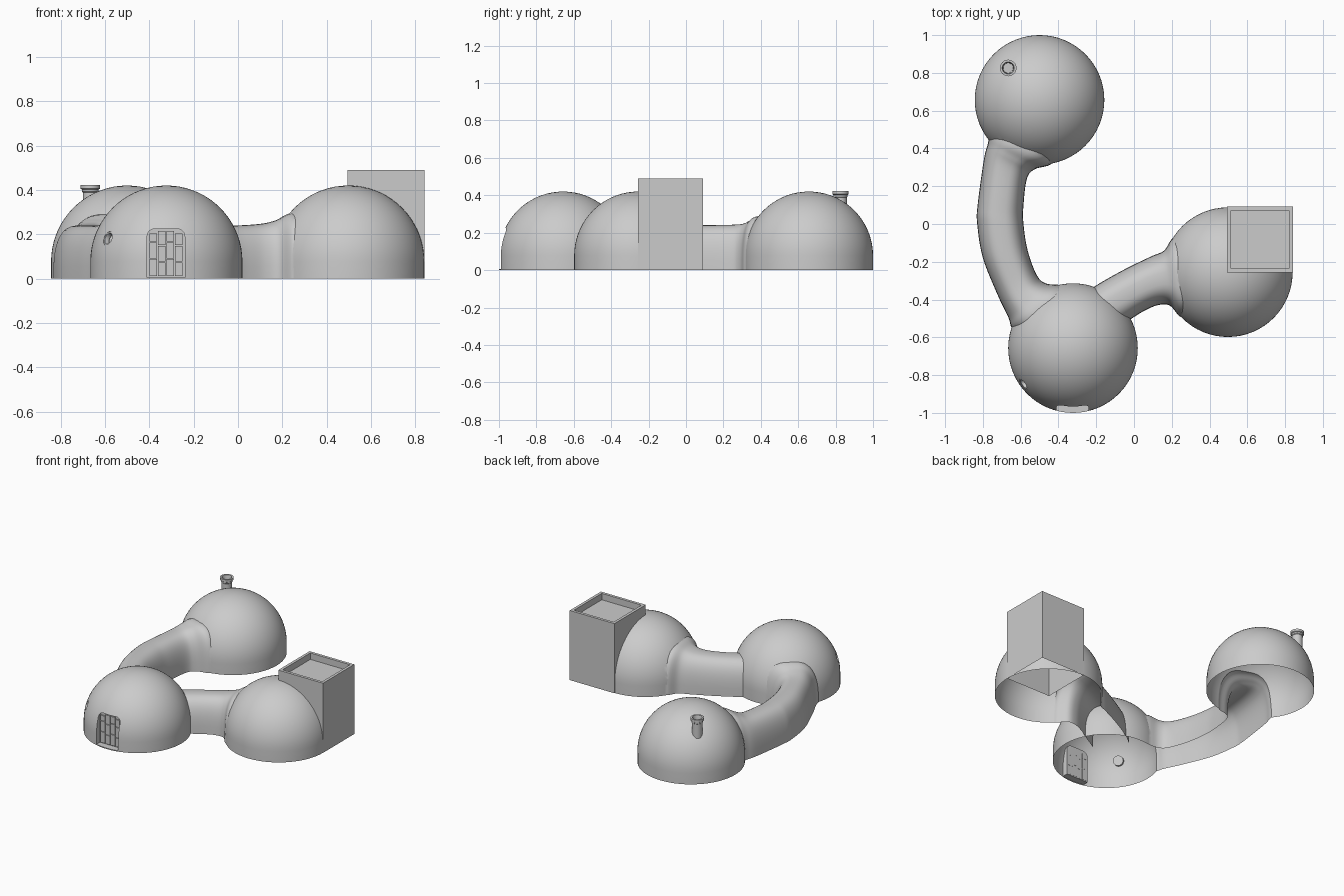
import bpy, bmesh
from math import sin, cos, pi, radians
from mathutils import Vector, Matrix

if "Cube" in bpy.data.objects:
    bpy.data.objects.remove(bpy.data.objects["Cube"])

R, BASE, LOW = 0.343, 0.077, -0.1


def finish(name, bm, angle=35):
    bmesh.ops.recalc_face_normals(bm, faces=bm.faces)
    me = bpy.data.meshes.new(name)
    bm.to_mesh(me)
    bm.free()
    ob = bpy.data.objects.new(name, me)
    bpy.context.collection.objects.link(ob)
    smooth(ob, angle)
    return ob


def activate(ob):
    bpy.ops.object.select_all(action='DESELECT')
    ob.select_set(True)
    bpy.context.view_layer.objects.active = ob


def smooth(ob, angle=35):
    activate(ob)
    bpy.ops.object.shade_smooth_by_angle(angle=radians(angle))


def lathe(name, pts, loc, segs=64, normal=(0, 0, 1)):
    bm = bmesh.new()
    vs = [bm.verts.new((r, 0, z)) for r, z in pts]
    es = [bm.edges.new(p) for p in zip(vs, vs[1:])]
    bmesh.ops.spin(bm, geom=vs + es, cent=(0, 0, 0), axis=(0, 0, 1),
                   angle=2 * pi, steps=segs)
    bmesh.ops.remove_doubles(bm, verts=bm.verts, dist=1e-5)
    rot = Vector((0, 0, 1)).rotation_difference(Vector(normal)).to_matrix().to_4x4()
    bmesh.ops.transform(bm, matrix=Matrix.Translation(loc) @ rot, verts=bm.verts)
    return finish(name, bm)


def box(name, lo, hi):
    bm = bmesh.new()
    bmesh.ops.create_cube(bm, size=1)
    for v in bm.verts:
        v.co = [l + (h - l) * (c + 0.5) for l, h, c in zip(lo, hi, v.co)]
    return finish(name, bm)


def dome(name, x, y):
    arc = [(R * cos(pi / 2 * i / 18), BASE + R * sin(pi / 2 * i / 18)) for i in range(19)]
    return lathe(name, [(0, LOW), (R, LOW)] + arc, (x, y, 0))


def tunnel(name, secs):
    """Arched tunnel swept through (left x, left y, right x, right y, height) sections."""
    bm = bmesh.new()
    s = [Vector(q) for q in secs]
    s = [2 * s[0] - s[1]] + s + [2 * s[-1] - s[-2]]
    rings = []
    for k in range(1, len(s) - 2):
        p0, p1, p2, p3 = s[k - 1:k + 3]
        for j in range(6 if k < len(s) - 3 else 7):
            t = j / 6
            q = 0.5 * (2 * p1 + (p2 - p0) * t + (2 * p0 - 5 * p1 + 4 * p2 - p3) * t * t
                       + (3 * p1 - p0 - 3 * p2 + p3) * t ** 3)
            left, right = Vector((q[0], q[1], 0)), Vector((q[2], q[3], 0))
            mid, half = (left + right) / 2, (right - left) / 2
            ring = [bm.verts.new(left + Vector((0, 0, LOW)))]
            for i in range(25):
                a = pi - pi * i / 24
                c, z = cos(a), abs(sin(a)) ** 0.72
                u = (abs(c) ** 0.72) * (1 if c > 0 else -1)
                ring.append(bm.verts.new(mid + half * u + Vector((0, 0, q[4] * z))))
            ring.append(bm.verts.new(right + Vector((0, 0, LOW))))
            rings.append(ring)
    n = len(rings[0])
    for a, b in zip(rings, rings[1:]):
        for i in range(n):
            bm.faces.new((a[i], a[(i + 1) % n], b[(i + 1) % n], b[i]))
    bm.faces.new(rings[0])
    bm.faces.new(rings[-1])
    return finish(name, bm)


def boolean(ob, other, op, keep=False):
    activate(ob)
    m = ob.modifiers.new(op, 'BOOLEAN')
    m.object, m.operation, m.solver = other, op, 'EXACT'
    bpy.ops.object.modifier_apply(modifier=m.name)
    bpy.data.objects.remove(other)


def open_bottom(ob, drop_cap=False):
    """Slice at the ground and leave an open shell."""
    bm = bmesh.new()
    bm.from_mesh(ob.data)
    bmesh.ops.bisect_plane(bm, geom=bm.verts[:] + bm.edges[:] + bm.faces[:], dist=1e-6,
                           plane_co=(0, 0, 0), plane_no=(0, 0, 1), clear_inner=True)
    if drop_cap:
        bmesh.ops.delete(bm, geom=[max(bm.faces, key=lambda f: len(f.verts))],
                         context='FACES')
    bm.to_mesh(ob.data)
    bm.free()
    smooth(ob)


# Main shell: front and back domes joined by the long curved tunnel
shell = dome("front_and_back_domes", -0.323, -0.657)
boolean(shell, tunnel("long_tunnel", [
    (-.70, .60, -.40, .45, .28), (-.76, .48, -.43, .325, .29),
    (-.775, .42, -.525, .29, .265), (-.795, .34, -.567, .24, .245),
    (-.828, .10, -.585, .10, .24), (-.83, 0, -.585, 0, .24),
    (-.80, -.18, -.563, -.14, .24), (-.72, -.38, -.515, -.27, .24),
    (-.665, -.495, -.465, -.315, .255), (-.64, -.56, -.36, -.335, .28),
    (-.55, -.62, -.30, -.45, .28)]), 'UNION')
boolean(shell, dome("back_dome", -0.5, 0.657), 'UNION')

# Door recess cut from a rounded-top outline
DX, DW, DH, DR, DY = -0.325, 0.085, 0.225, 0.035, -0.95
bm = bmesh.new()
outline = [(DX - DW, 0.006), (DX + DW, 0.006)]
for cx, a0 in ((DX + DW - DR, 0), (DX - DW + DR, pi / 2)):
    outline += [(cx + DR * cos(a0 + pi / 12 * i), DH - DR + DR * sin(a0 + pi / 12 * i))
                for i in range(7)]
f = bm.faces.new([bm.verts.new((x, DY, z)) for x, z in outline])
g = bmesh.ops.extrude_face_region(bm, geom=[f])
bmesh.ops.translate(bm, vec=(0, -0.2, 0),
                    verts=[v for v in g['geom'] if isinstance(v, bmesh.types.BMVert)])
boolean(shell, finish("door_cutter", bm), 'DIFFERENCE')

# Porthole recess, ring and cross bar knob
wn = Vector((-.265, -.193, .105)).normalized()
wp = Vector((-0.323, -0.657, BASE)) + wn * R
boolean(shell, lathe("porthole_cutter", [(0, -.025), (.033, -.025), (.033, .04), (0, .04)],
                     wp, 32, wn), 'DIFFERENCE')
open_bottom(shell)
lathe("porthole_ring", [(.033, -.025), (.033, -.004), (.026, -.004), (.022, -.018),
                        (.022, -.025)], wp, 32, wn)
lathe("porthole_glass", [(0, -.014), (.012, -.017), (.022, -.024)], wp, 32, wn)

# Door planks: four columns, staggered into short boards
cols = 4
w = 2 * (DW - 0.008) / cols
for c in range(cols):
    x = DX - DW + 0.008 + c * w
    top = DH - (0.02 if c in (0, cols - 1) else 0.008)
    cuts = [0.01, 0.075, 0.15, top] if c % 2 else [0.01, 0.09, 0.165, top]
    for i, (a, b) in enumerate(zip(cuts, cuts[1:])):
        box(f"door_plank_{c}_{i}", (x + .002, DY - .008, a + .002),
            (x + w - .002, DY + .001, b - .002))

# Right dome with its flared tunnel running into the front dome
side = dome("right_dome_and_tunnel", 0.497, -0.255)
boolean(side, tunnel("short_tunnel", [
    (-.28, -.385, -.14, -.575, .235), (-.20, -.325, -.02, -.505, .237),
    (-.05, -.24, .05, -.462, .24), (.09, -.172, .125, -.43, .248),
    (.16, -.14, .19, -.432, .265), (.215, -.07, .255, -.495, .295),
    (.32, -.10, .34, -.45, .30)]), 'UNION')
open_bottom(side, drop_cap=True)

# Square tower: open underneath, sunken roof inside a rim
bm = bmesh.new()
bmesh.ops.create_cube(bm, size=1)
for v in bm.verts:
    v.co = (.667 + .174 * 2 * v.co.x, -.082 + .174 * 2 * v.co.y, .245 + .49 * v.co.z)
bm.faces.ensure_lookup_table()
bm.normal_update()
top = max(bm.faces, key=lambda q: q.normal.z)
low = min(bm.faces, key=lambda q: q.normal.z)
bmesh.ops.delete(bm, geom=[low], context='FACES_ONLY')
bmesh.ops.inset_region(bm, faces=[top], thickness=0.028)
top = max((q for q in bm.faces if q.normal.z > .9),
          key=lambda q: -(q.calc_center_median() - Vector((.667, -.082, .49))).length)
g = bmesh.ops.extrude_face_region(bm, geom=[top])
bmesh.ops.translate(bm, vec=(0, 0, -0.045),
                    verts=[v for v in g['geom'] if isinstance(v, bmesh.types.BMVert)])
if top.is_valid:
    bmesh.ops.delete(bm, geom=[top], context='FACES_ONLY')
finish("square_tower", bm)

# Chimney with a flanged, hollow cap
lathe("chimney", [(.034, .27), (.034, .388), (.038, .392), (.038, .402), (.044, .406),
                  (.044, .422), (.032, .422), (.028, .405), (.026, .35), (0, .35)],
      (-.666, .826, 0), 32)
